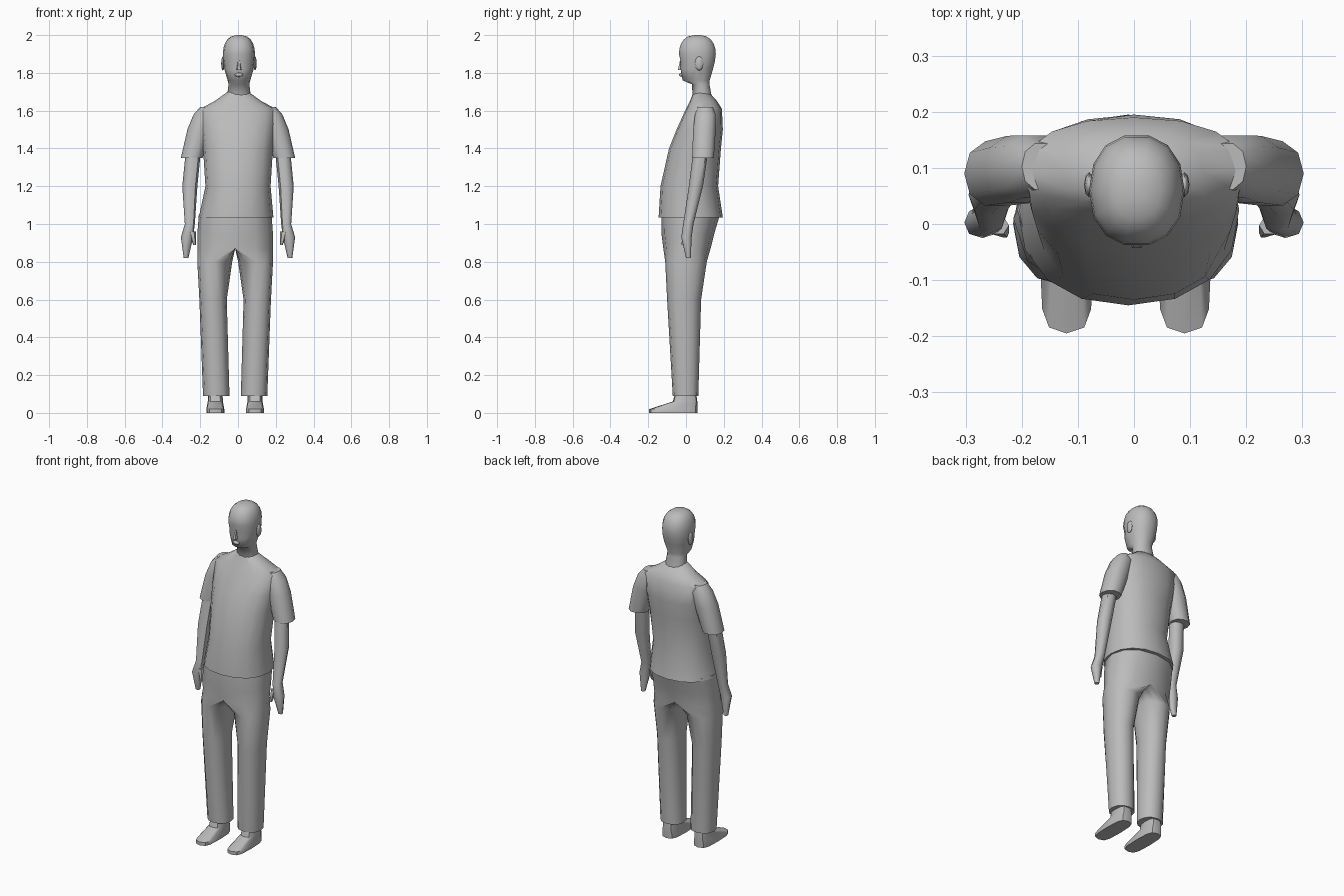
import bpy
import bmesh
from math import sin, cos, pi, radians
from mathutils import Matrix

if "Cube" in bpy.data.objects:
    bpy.data.objects.remove(bpy.data.objects["Cube"], do_unlink=True)

grey = bpy.data.materials.new("plain grey")
grey.use_nodes = True
grey.diffuse_color = (.5, .5, .5, 1)
grey.node_tree.nodes["Principled BSDF"].inputs["Base Color"].default_value = grey.diffuse_color


def power(value, exponent):
    return abs(value) ** exponent * (1 if value >= 0 else -1)


def ring(height, width, front, back, x=0):
    """Describe one level cross-section of a part."""
    return height, width / 2, (front + back) / 2, (back - front) / 2, x


def finish(name, bm, mirror, shift, angle):
    """Turn the mesh into a grey object, mirrored to the other side if asked."""
    bmesh.ops.recalc_face_normals(bm, faces=bm.faces)
    mesh = bpy.data.meshes.new(name)
    bm.to_mesh(mesh)
    bm.free()
    mesh.materials.append(grey)
    part = bpy.data.objects.new(name, mesh)
    bpy.context.collection.objects.link(part)
    part.location.x = shift
    if mirror:
        part.modifiers.new("Mirror", 'MIRROR')
    bpy.ops.object.select_all(action='DESELECT')
    part.select_set(True)
    bpy.context.view_layer.objects.active = part
    bpy.ops.object.shade_smooth_by_angle(angle=radians(angle))


def loft(name, rings, sides=12, square=.9, mirror=False, shift=0, angle=50):
    """Skin the rings from bottom to top; mirrored parts stop at the middle."""
    bm = bmesh.new()
    loops = []
    for height, half_width, y, half_depth, x in rings:
        loop = []
        for i in range(sides):
            turn = 2 * pi * i / sides
            across = x + half_width * power(cos(turn), square)
            along = y + half_depth * power(sin(turn), square)
            across = max(across, 0) if mirror else across
            loop.append(bm.verts.new((across, along, height)))
        loops.append(loop)
    for low, high in zip(loops, loops[1:]):
        for i in range(sides):
            bm.faces.new((low[i - 1], low[i], high[i], high[i - 1]))
    bm.faces.new(loops[0])
    bm.faces.new(loops[-1])
    if mirror:
        inner = [f for f in bm.faces if all(v.co.x < 1e-5 for v in f.verts)]
        bmesh.ops.delete(bm, geom=inner, context='FACES')
    finish(name, bm, mirror, shift, angle)


def ball(name, place, size, mirror=False, shift=0):
    """Add a low-poly ellipsoid with the given full size."""
    bm = bmesh.new()
    bmesh.ops.create_uvsphere(bm, u_segments=8, v_segments=6, radius=.5)
    bm.transform(Matrix.Translation(place) @ Matrix.Diagonal((*size, 1)))
    finish(name, bm, mirror, shift, angle=70)


# The lower body stands slightly to the right of the head
LEAN = -.015

# Trousers: one leg and half of the hips
loft("trousers", [
    ring(height=.09, width=.14, front=-.07, back=.065, x=.1),
    ring(height=.6, width=.145, front=-.1, back=.08, x=.117),
    ring(height=.8, width=.185, front=-.11, back=.11, x=.108),
    ring(height=.87, width=.4, front=-.12, back=.13),
    ring(height=.95, width=.4, front=-.13, back=.15),
    ring(height=1.05, width=.385, front=-.13, back=.18),
], mirror=True, shift=LEAN)

# Feet
loft("feet", [
    ring(height=0, width=.095, front=-.195, back=.06, x=.105),
    ring(height=.02, width=.095, front=-.195, back=.06, x=.105),
    ring(height=.06, width=.08, front=-.07, back=.06, x=.105),
    ring(height=.13, width=.075, front=-.05, back=.05, x=.105),
], square=.6, mirror=True, shift=LEAN, angle=40)

# Shirt body, sloping up to the collar
loft("shirt", [
    ring(height=1.035, width=.395, front=-.145, back=.195, x=-.01),
    ring(height=1.2, width=.345, front=-.135, back=.17),
    ring(height=1.4, width=.37, front=-.09, back=.185),
    ring(height=1.5, width=.39, front=-.05, back=.195),
    ring(height=1.61, width=.4, front=0, back=.19),
    ring(height=1.65, width=.25, front=.02, back=.165),
    ring(height=1.7, width=.11, front=.04, back=.12),
], sides=16)

# Sleeves
loft("sleeves", [
    ring(height=1.35, width=.115, front=.03, back=.15, x=.245),
    ring(height=1.5, width=.13, front=.035, back=.16, x=.203),
    ring(height=1.58, width=.12, front=.045, back=.16, x=.175),
    ring(height=1.62, width=.07, front=.06, back=.145, x=.165),
], sides=10, mirror=True)

# Arms running down into the hands
loft("arms", [
    ring(height=.82, width=.025, front=0, back=.025, x=.275),
    ring(height=.93, width=.065, front=-.025, back=.03, x=.27),
    ring(height=1, width=.053, front=-.015, back=.04, x=.255),
    ring(height=1.2, width=.08, front=.015, back=.09, x=.255),
    ring(height=1.4, width=.08, front=.04, back=.12, x=.235),
], sides=8, mirror=True)

# Thumbs
loft("thumbs", [
    ring(height=.89, width=.015, front=-.025, back=-.005, x=.23),
    ring(height=.96, width=.04, front=-.02, back=.015, x=.243),
], sides=6, mirror=True)

# Neck and jaw, closed above by a squarish dome
HEAD_X = .005
dome = []
for step in range(6):
    rise = radians(17 * step)
    spread = cos(rise) ** .7
    dome.append(ring(height=1.9 + sin(rise) / 10, width=.17 * spread,
                     front=.06 - spread / 10, back=.06 + spread / 10))
loft("head", [
    ring(height=1.66, width=.13, front=.035, back=.14),
    ring(height=1.74, width=.11, front=.03, back=.125),
    ring(height=1.76, width=.12, front=-.02, back=.127),
    ring(height=1.82, width=.155, front=-.03, back=.145),
    ring(height=1.86, width=.166, front=-.03, back=.155),
] + dome, sides=14, shift=HEAD_X, angle=70)

# Nose, lips and ears
loft("nose", [
    ring(height=1.815, width=.03, front=-.046, back=0),
    ring(height=1.865, width=.015, front=-.034, back=0),
], sides=6, shift=HEAD_X, angle=70)
ball("lips", (0, -.025, 1.79), (.045, .024, .022), shift=HEAD_X)
ball("ears", (.085, .07, 1.85), (.018, .045, .075), mirror=True, shift=HEAD_X)
